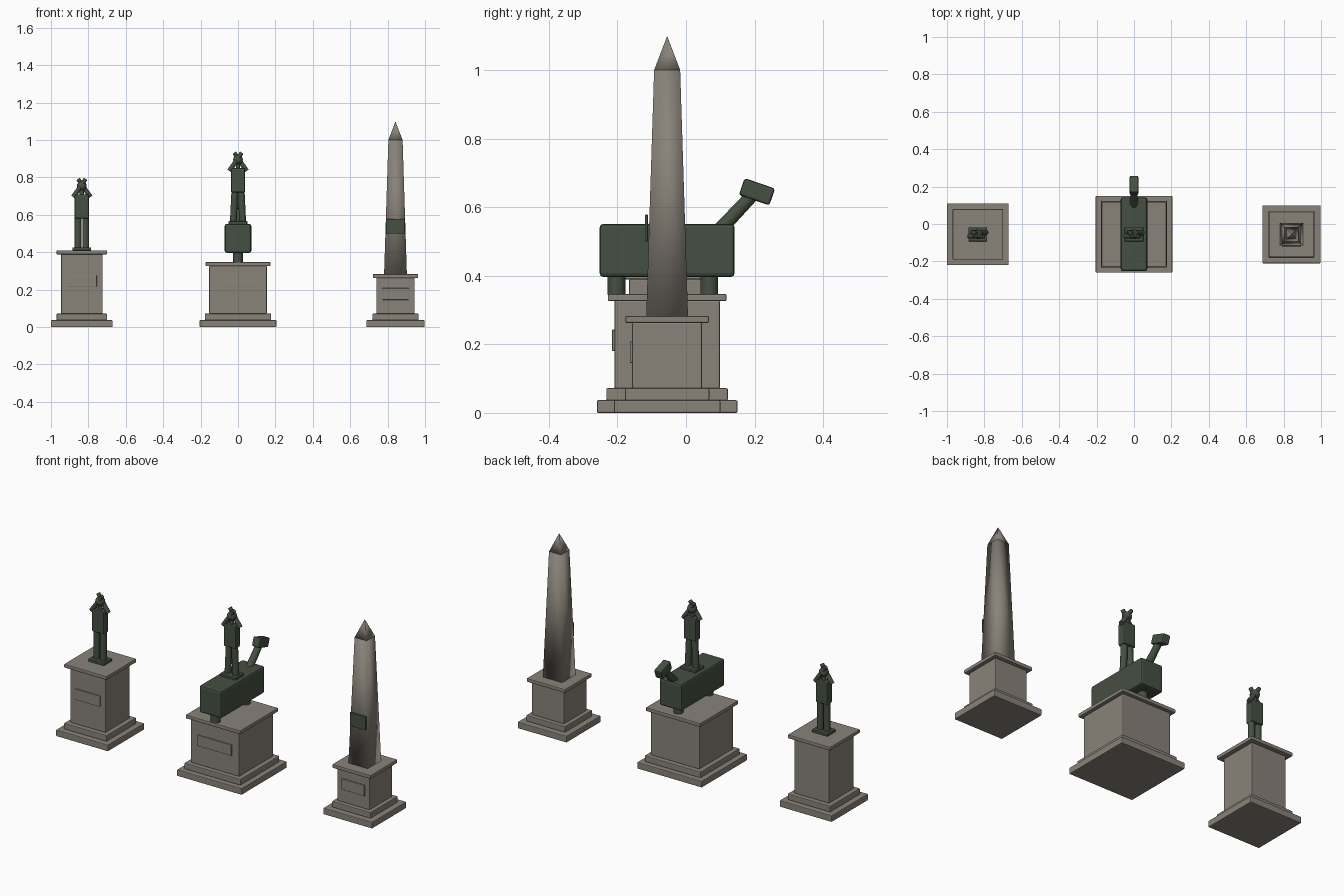
import bpy, math
from mathutils import Vector, Euler

if "Cube" in bpy.data.objects:
    bpy.data.objects.remove(bpy.data.objects["Cube"])


def material(name, rgb):
    m = bpy.data.materials.new(name)
    m.use_nodes = True
    m.diffuse_color = (*rgb, 1)
    m.node_tree.nodes["Principled BSDF"].inputs["Base Color"].default_value = (*rgb, 1)
    return m


STONE = material("weathered stone", (0.25, 0.225, 0.19))
BRONZE = material("green bronze", (0.06, 0.08, 0.054))
MID_Y = -0.055


def finish(name, mat, smooth=False):
    ob = bpy.context.object
    ob.name = name
    ob.data.materials.append(mat)
    if smooth:
        bpy.ops.object.shade_smooth_by_angle(angle=math.radians(40))
    return ob


def box(name, centre, size, mat, bevel=0.004, tilt=0):
    bpy.ops.mesh.primitive_cube_add(size=1, location=centre, rotation=(tilt, 0, 0))
    ob = bpy.context.object
    ob.scale = size
    bpy.ops.object.transform_apply(location=False, rotation=False, scale=True)
    mod = ob.modifiers.new("soft edges", "BEVEL")
    mod.width = bevel
    mod.segments = 2
    return finish(name, mat)


def rod(name, start, end, r1, r2, mat):
    a, b = Vector(start), Vector(end)
    bpy.ops.mesh.primitive_cone_add(vertices=16, radius1=r1, radius2=r2, depth=(b - a).length,
                                    location=(a + b) / 2,
                                    rotation=(b - a).to_track_quat("Z", "Y").to_euler())
    return finish(name, mat, True)


def square_cone(name, x, z0, z1, w0, w1):
    # four-sided taper with softly blended faces
    bpy.ops.mesh.primitive_cone_add(vertices=4, radius1=w0 / math.sqrt(2), radius2=w1 / math.sqrt(2),
                                    depth=z1 - z0, location=(x, MID_Y, (z0 + z1) / 2),
                                    rotation=Euler((0, 0, math.pi / 4)))
    bpy.ops.object.shade_smooth()
    return finish(name, STONE)


def pedestal(name, x, base, step, body, cap, top, plaque_w, plaque_z):
    levels = [("base", base, 0, 0.037), ("step", step, 0.037, 0.072),
              ("block", body, 0.072, top - 0.02), ("cap", cap, top - 0.021, top)]
    for part, w, z0, z1 in levels:
        box(f"{name}_{part}", (x, MID_Y, (z0 + z1) / 2), (w, w, z1 - z0), STONE)
    box(f"{name}_plaque", (x, MID_Y - body / 2 - 0.002, plaque_z),
        (plaque_w, 0.009, 0.062), STONE, 0.002)


def figure(name, x, z, splay):
    box(f"{name}_plinth", (x, MID_Y, z + 0.008), (0.1, 0.075, 0.016), BRONZE, 0.003)
    for label, s in (("left", 1), ("right", -1)):
        rod(f"{name}_{label}_leg", (x + s * (0.021 + splay), MID_Y, z + 0.014),
            (x + s * (0.021 - splay), MID_Y, z + 0.18), 0.018, 0.018, BRONZE)
        # raised arms cross in front of and behind the head
        rod(f"{name}_{label}_arm", (x + s * 0.046, MID_Y + s * 0.01, z + 0.285),
            (x - s * 0.02, MID_Y + s * 0.01, z + 0.382), 0.013, 0.011, BRONZE)
    box(f"{name}_torso", (x, MID_Y, z + 0.235), (0.076, 0.046, 0.13), BRONZE, 0.007)
    rod(f"{name}_neck", (x, MID_Y, z + 0.29), (x, MID_Y, z + 0.33), 0.012, 0.012, BRONZE)
    bpy.ops.mesh.primitive_uv_sphere_add(segments=16, ring_count=10, radius=0.026,
                                         location=(x, MID_Y, z + 0.345))
    finish(f"{name}_head", BRONZE, True)


# Standing statue
pedestal("statue", -0.835, 0.33, 0.27, 0.222, 0.27, 0.41, 0.16, 0.245)
figure("statue_figure", -0.835, 0.41, 0)

# Mounted statue
pedestal("mounted", 0, 0.41, 0.355, 0.308, 0.346, 0.347, 0.216, 0.212)
box("mount_body", (0, MID_Y, 0.474), (0.142, 0.394, 0.155), BRONZE, 0.011)
for label, y in (("front", -0.203), ("rear", 0.068)):
    rod(f"mount_{label}_leg", (0, y, 0.345), (0, y, 0.41), 0.026, 0.026, BRONZE)
rod("mount_neck", (0, 0.095, 0.53), (0, 0.198, 0.64), 0.021, 0.019, BRONZE)
box("mount_head", (0, 0.207, 0.645), (0.046, 0.094, 0.052), BRONZE, 0.007, math.radians(-19))
figure("rider", 0, 0.55, 0.004)

# Obelisk
pedestal("obelisk", 0.842, 0.31, 0.246, 0.204, 0.243, 0.283, 0.145, 0.177)
square_cone("obelisk_shaft", 0.842, 0.28, 1.0, 0.122, 0.076)
square_cone("obelisk_tip", 0.842, 1.0, 1.098, 0.076, 0.001)
box("obelisk_plate", (0.842, MID_Y - 0.0605, 0.539), (0.1, 0.009, 0.078), BRONZE, 0.002)
